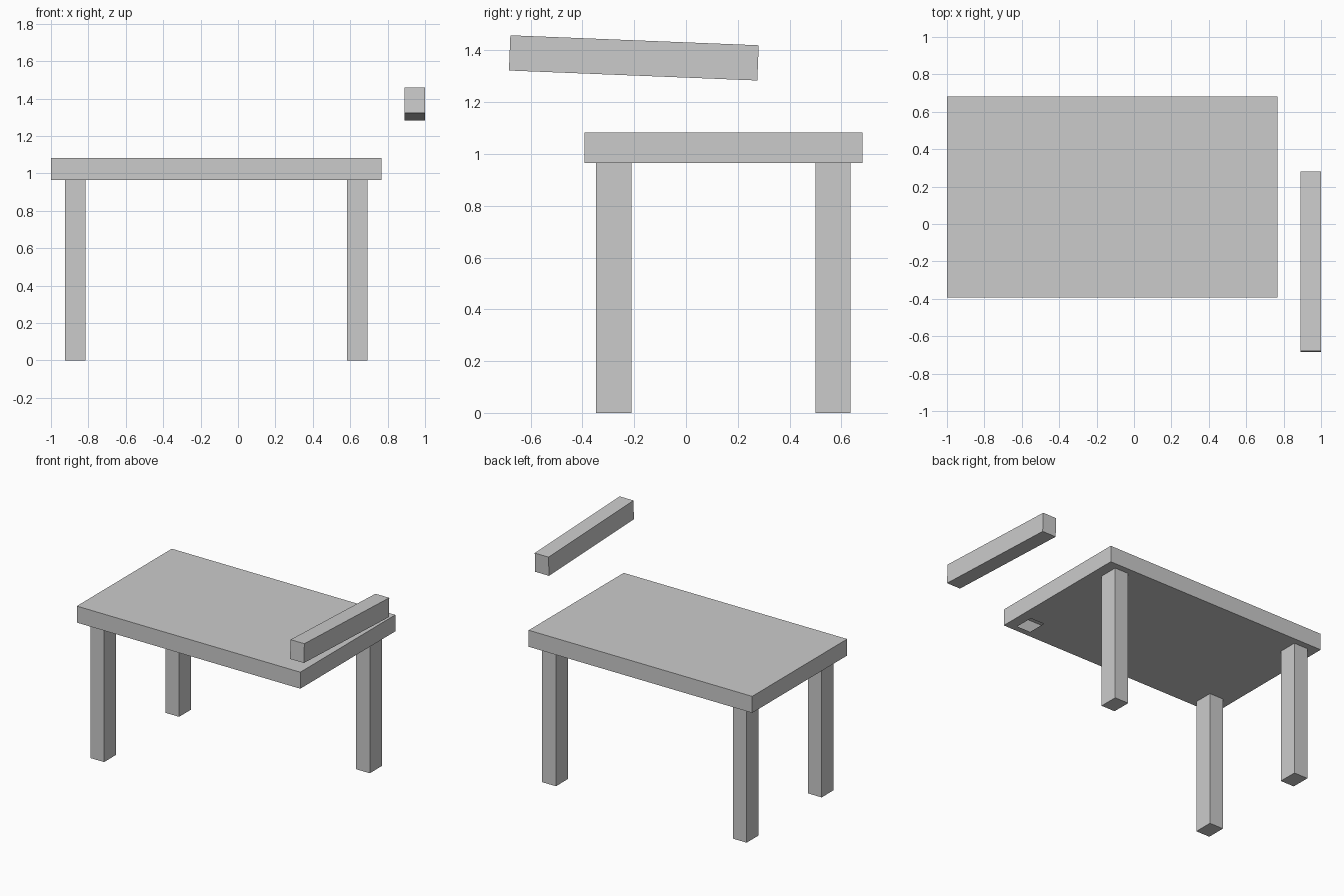
import bpy, bmesh, math

if "Cube" in bpy.data.objects:
    bpy.data.objects.remove(bpy.data.objects["Cube"])

X = [-1.0, -0.925, -0.816, 0.583, 0.692, 0.767]
Y = [-0.392, -0.347, -0.211, 0.500, 0.636, 0.681]
Z_UNDER, Z_TOP = 0.965, 1.083


def finish(bm, name):
    bmesh.ops.remove_doubles(bm, verts=bm.verts, dist=1e-5)
    bmesh.ops.recalc_face_normals(bm, faces=bm.faces)
    mesh = bpy.data.meshes.new(name)
    bm.to_mesh(mesh)
    bm.free()
    obj = bpy.data.objects.new(name, mesh)
    bpy.context.collection.objects.link(obj)
    return obj


# Hollow table: the underside is a grid whose corner cells become the legs
bm = bmesh.new()
grid = [[bm.verts.new((x, y, Z_UNDER)) for y in Y] for x in X]
cells = {(i, j): bm.faces.new((grid[i][j], grid[i + 1][j], grid[i + 1][j + 1], grid[i][j + 1]))
         for i in range(5) for j in range(5)}

# Tabletop: raise the outer rim and close it with one top face
rim = [e for e in bm.edges if e.is_boundary]
raised = bmesh.ops.extrude_edge_only(bm, edges=rim)["geom"]
for v in raised:
    if isinstance(v, bmesh.types.BMVert):
        v.co.z = Z_TOP
bmesh.ops.contextual_create(bm, geom=[e for e in raised
                                      if isinstance(e, bmesh.types.BMEdge) and e.is_boundary])

# Three standing legs
for key in [(1, 1), (1, 3), (3, 3)]:
    geom = bmesh.ops.extrude_discrete_faces(bm, faces=[cells[key]])["faces"]
    for v in geom[0].verts:
        v.co.z = 0

# Open hole where the front right leg broke away
bmesh.ops.delete(bm, geom=[cells[(3, 1)]], context='FACES')
finish(bm, "table")

# Loose leg floating beside the table
bm = bmesh.new()
bmesh.ops.create_cube(bm, size=1)
bmesh.ops.scale(bm, vec=(0.109, 0.960, 0.136), verts=bm.verts)
leg = finish(bm, "loose_leg")
leg.location = (0.945, -0.2015, 1.371)
leg.rotation_euler.x = math.radians(-2.3)
